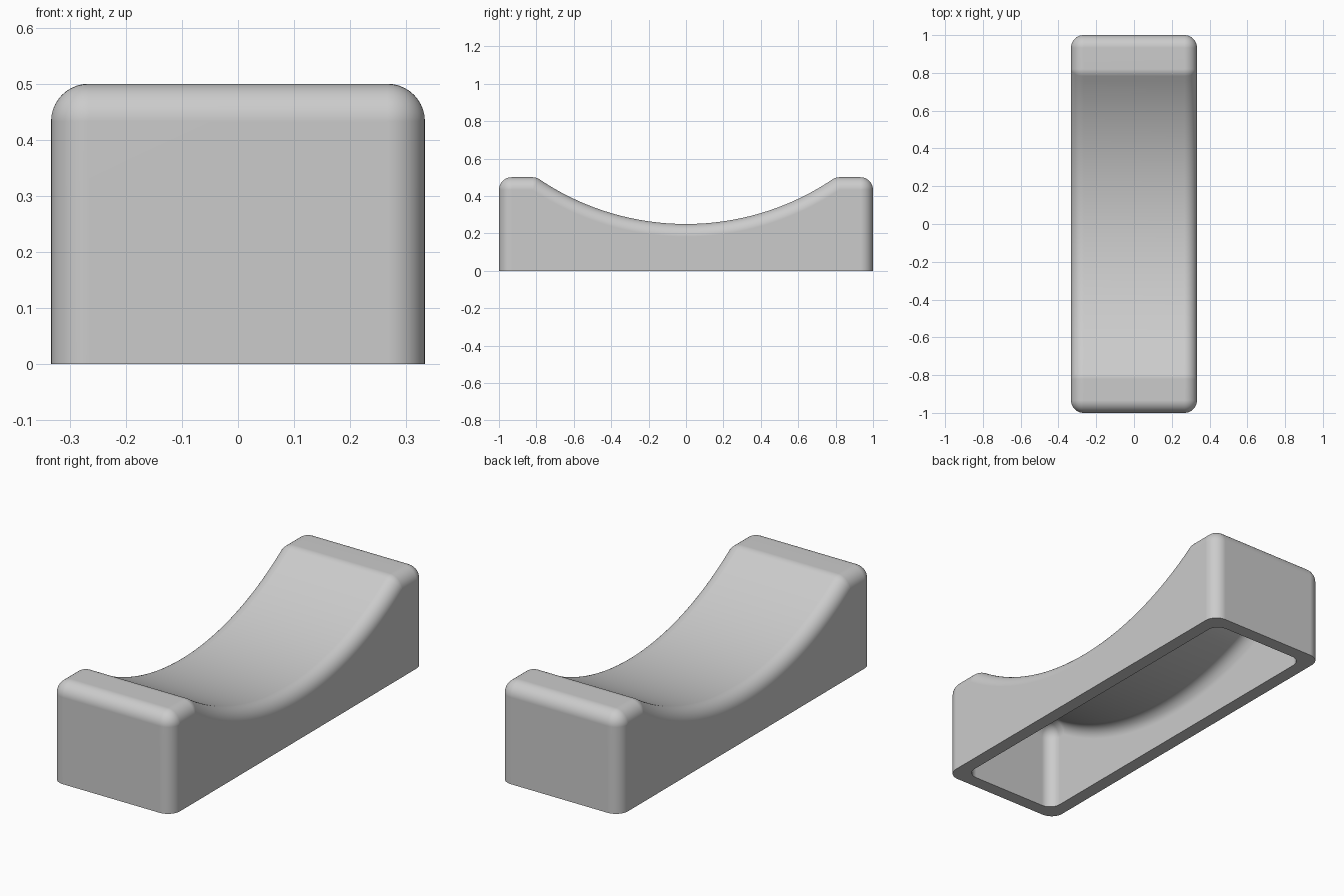
import bpy
import bmesh
from math import sin, cos, pi, sqrt, atan2

HALF_W, HALF_L, HEIGHT = 1 / 3, 1.0, 0.5
CRADLE_HALF, CRADLE_LOW = 0.8, 0.25
WALL, OUTER_R, INNER_R = 0.067, 0.067, 0.06
SAG = HEIGHT - CRADLE_LOW
RADIUS = (CRADLE_HALF ** 2 + SAG ** 2) / (2 * SAG)
CENTRE_Z = CRADLE_LOW + RADIUS
FAN, ARC = 10, 48

if "Cube" in bpy.data.objects:
    bpy.data.objects.remove(bpy.data.objects["Cube"])


def core_profile(d):
    """Side profile shrunk by d: (y, z, normal angle), from +y foot to -y foot."""
    y_end, z_top, rad = HALF_L - d, HEIGHT - d, RADIUS + d
    y_lip = sqrt(rad ** 2 - (CENTRE_Z - z_top) ** 2)
    lip = atan2(y_lip, CENTRE_Z - z_top)
    pts = [(y_end, 0, 0)]
    pts += [(y_end, z_top, pi / 2 * i / FAN) for i in range(FAN + 1)]
    pts += [(y_lip, z_top, pi / 2 + lip * i / FAN) for i in range(FAN)]
    # mirror the end, top and lip for the other half
    far_half = [(-y, z, pi - a) for y, z, a in reversed(pts)]
    for i in range(ARC + 1):
        a = lip * (1 - 2 * i / ARC)
        pts.append((rad * sin(a), CENTRE_Z - rad * cos(a), pi / 2 + a))
    return pts + far_half


def rounded_skin(bm, wall, r, inward):
    """Open-bottomed skin with every upper edge rounded; returns its foot loop."""
    profile = core_profile(wall + r)
    half = HALF_W - wall - r
    rows = []
    for side in (-1, 1):
        for i in range(FAN + 1):
            a = pi / 2 * (i / FAN - (side < 0))
            x, grow = side * half + r * sin(a), r * cos(a)
            rows.append([bm.verts.new((x, y + grow * cos(n), z + grow * sin(n)))
                         for y, z, n in profile])
    faces = [bm.faces.new((low[i], high[i], high[i + 1], low[i + 1]))
             for low, high in zip(rows, rows[1:]) for i in range(len(profile) - 1)]
    faces += [bm.faces.new(rows[0]), bm.faces.new(rows[-1][::-1])]
    # profile runs anticlockwise seen from +x, so these faces start out inward
    if not inward:
        bmesh.ops.reverse_faces(bm, faces=faces)
    feet = [row[0] for row in rows] + [row[-1] for row in reversed(rows)]
    bmesh.ops.remove_doubles(bm, verts=[v for row in rows for v in row], dist=1e-5)
    return feet


# Hollow cradle block: outer skin, cavity skin and the flat foot rim between
bm = bmesh.new()
outer = rounded_skin(bm, 0, OUTER_R, False)
inner = rounded_skin(bm, WALL, INNER_R, True)
for i in range(len(outer)):
    bm.faces.new((outer[i - 1], outer[i], inner[i], inner[i - 1]))
bmesh.ops.recalc_face_normals(bm, faces=bm.faces)
mesh = bpy.data.meshes.new("cradle_block")
bm.to_mesh(mesh)
bm.free()
block = bpy.data.objects.new("cradle_block", mesh)
bpy.context.collection.objects.link(block)

# Single grey finish
grey = bpy.data.materials.new("light_grey")
grey.use_nodes = True
grey.diffuse_color = (0.6, 0.6, 0.6, 1)
grey.node_tree.nodes["Principled BSDF"].inputs["Base Color"].default_value = (0.6, 0.6, 0.6, 1)
mesh.materials.append(grey)

# Smooth fillets, crisp foot rim
bpy.ops.object.select_all(action="DESELECT")
block.select_set(True)
bpy.context.view_layer.objects.active = block
bpy.ops.object.shade_smooth_by_angle(angle=pi / 6)
weighted = block.modifiers.new("clean_normals", "WEIGHTED_NORMAL")
weighted.keep_sharp = True
